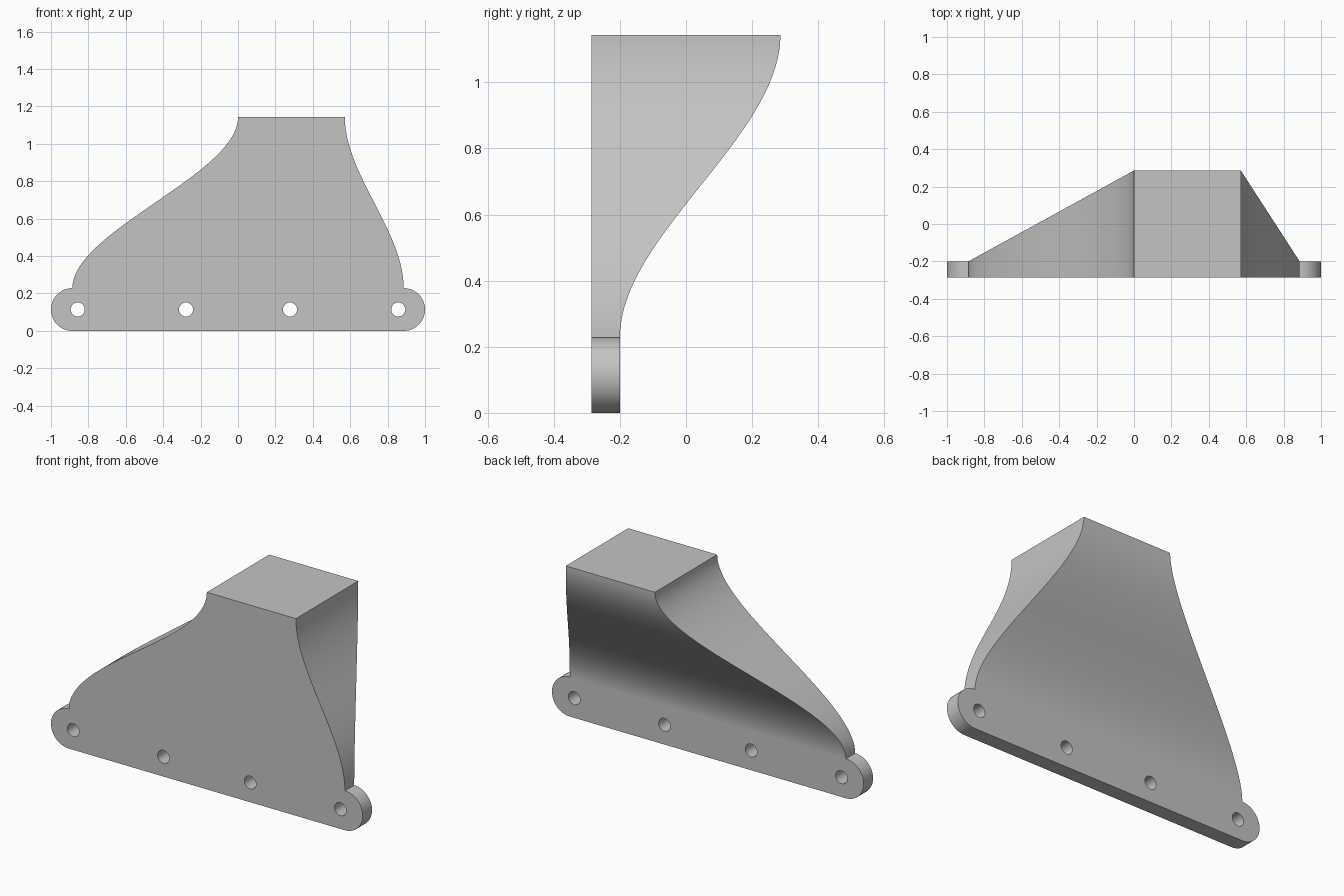
import bpy
import bmesh
import math

if "Cube" in bpy.data.objects:
    bpy.data.objects.remove(bpy.data.objects["Cube"], do_unlink=True)

FRONT, PLATE_BACK, TOP_BACK = -0.2857, -0.2, 0.2857
RADIUS, TAB_X = 0.1143, 0.8857
SHOULDER, HEIGHT = 2 * RADIUS, 1.143
TOP_LEFT, TOP_RIGHT = 0.5714, 0.0
HOLE_X, HOLE_RADIUS = (0.857, 0.278), 0.0375
ARC_STEPS, LOFT_STEPS = 32, 48

grey = bpy.data.materials.new("plain grey")
grey.use_nodes = True
colour = (0.55, 0.55, 0.55, 1)
grey.diffuse_color = colour
grey.node_tree.nodes["Principled BSDF"].inputs["Base Color"].default_value = colour


def lerp(a, b, t):
    return a + (b - a) * t


def tab_arc(side):
    """Rounded plate end, from its bottom to its top."""
    angles = [math.pi * (i / ARC_STEPS - 0.5) for i in range(ARC_STEPS + 1)]
    return [(side * (TAB_X + RADIUS * math.cos(a)), RADIUS + RADIUS * math.sin(a))
            for a in angles]


# Mounting plate and S-curved hood share one closed skin
bm = bmesh.new()


def pair(x, z, back):
    return bm.verts.new((x, FRONT, z)), bm.verts.new((x, back, z))


left = [pair(x, z, PLATE_BACK) for x, z in tab_arc(1)]
right = [pair(x, z, PLATE_BACK) for x, z in tab_arc(-1)]
bm.faces.new([p[1] for p in left + right[::-1]])

for i in range(1, LOFT_STEPS + 1):
    u = i / LOFT_STEPS
    t = u * u * (3 - 2 * u)
    z, back = lerp(SHOULDER, HEIGHT, u), lerp(PLATE_BACK, TOP_BACK, t)
    left.append(pair(lerp(TAB_X, TOP_LEFT, t), z, back))
    right.append(pair(lerp(-TAB_X, TOP_RIGHT, t), z, back))
    bm.faces.new((left[-2][1], left[-1][1], right[-1][1], right[-2][1]))

# Front face and the rim running around the outline
outline = left + right[::-1]
bm.faces.new([p[0] for p in outline])
for a, b in zip(outline, outline[1:] + outline[:1]):
    bm.faces.new((a[0], b[0], b[1], a[1]))
bmesh.ops.recalc_face_normals(bm, faces=bm.faces[:])

mesh = bpy.data.meshes.new("flared_hood")
bm.to_mesh(mesh)
bm.free()
mesh.materials.append(grey)
hood = bpy.data.objects.new("flared_hood", mesh)
bpy.context.collection.objects.link(hood)

# Bolt holes through the plate
for x in [s * hx for s in (-1, 1) for hx in HOLE_X]:
    bpy.ops.mesh.primitive_cylinder_add(
        vertices=40, radius=HOLE_RADIUS, depth=0.4,
        location=(x, (FRONT + PLATE_BACK) / 2, RADIUS), rotation=(math.pi / 2, 0, 0))
    cutter = bpy.context.object
    cutter.name = "hole_cutter"
    cutter.hide_render = True
    cutter.data.materials.append(grey)
    cut = hood.modifiers.new("bolt hole", "BOOLEAN")
    cut.operation, cut.solver, cut.object = "DIFFERENCE", "EXACT", cutter
    bpy.context.view_layer.objects.active = hood
    bpy.ops.object.modifier_apply(modifier=cut.name)
    bpy.data.objects.remove(cutter, do_unlink=True)

# Smooth curved skins, keep corners crisp
bpy.ops.object.select_all(action="DESELECT")
hood.select_set(True)
bpy.context.view_layer.objects.active = hood
bpy.ops.object.shade_smooth_by_angle(angle=math.radians(25))
